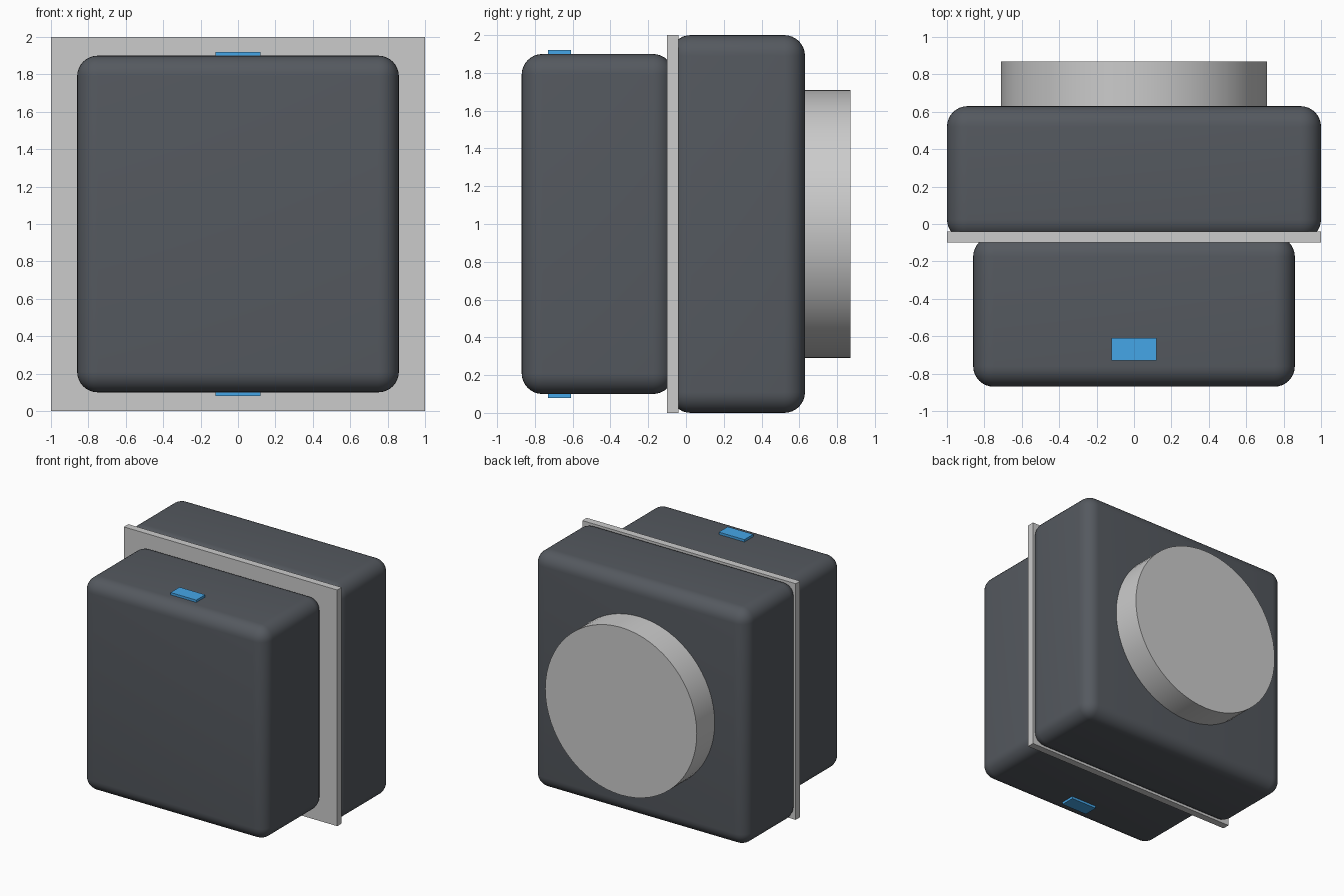
import bpy
import math

default_cube = bpy.data.objects.get("Cube")
if default_cube:
    bpy.data.objects.remove(default_cube, do_unlink=True)


def make_material(name, color):
    mat = bpy.data.materials.new(name)
    mat.use_nodes = True
    mat.diffuse_color = color
    mat.node_tree.nodes["Principled BSDF"].inputs["Base Color"].default_value = color
    return mat


def box(name, low, high, mat=None, radius=0):
    """Box between two corners, optionally with rounded edges."""
    center = [(a + b) / 2 for a, b in zip(low, high)]
    bpy.ops.mesh.primitive_cube_add(size=1, location=center)
    obj = bpy.context.object
    obj.name = name
    obj.scale = [b - a for a, b in zip(low, high)]
    bpy.ops.object.transform_apply(location=False, rotation=False, scale=True)
    if mat:
        obj.data.materials.append(mat)
    if radius:
        bevel = obj.modifiers.new("rounded_edges", "BEVEL")
        bevel.width = radius
        bevel.segments = 8
        bpy.ops.object.modifier_apply(modifier=bevel.name)
        bpy.ops.object.shade_smooth_by_angle(angle=math.radians(35))
    return obj


dark = make_material("dark_casing", (0.09, 0.1, 0.115, 1))
blue = make_material("blue_latch", (0.06, 0.38, 0.8, 1))

# Rounded casings on either side of the plate
box("front_casing", (-0.86, -0.87, 0.1), (0.86, -0.065, 1.9), dark, 0.11)
box("rear_casing", (-1, -0.085, 0), (1, 0.63, 2), dark, 0.11)

# Thin square mounting plate
box("mounting_plate", (-1, -0.1, 0), (1, -0.04, 2))

# Round boss on the back
bpy.ops.mesh.primitive_cylinder_add(
    vertices=64, radius=0.71, depth=0.27,
    location=(0, 0.735, 1), rotation=(math.pi / 2, 0, 0))
bpy.context.object.name = "rear_boss"
bpy.ops.object.shade_smooth_by_angle(angle=math.radians(35))

# Latches on the top and bottom of the front casing
for name, z in (("top_latch", 1.9), ("bottom_latch", 0.1)):
    box(name, (-0.12, -0.73, z - 0.02), (0.12, -0.61, z + 0.02), blue)
